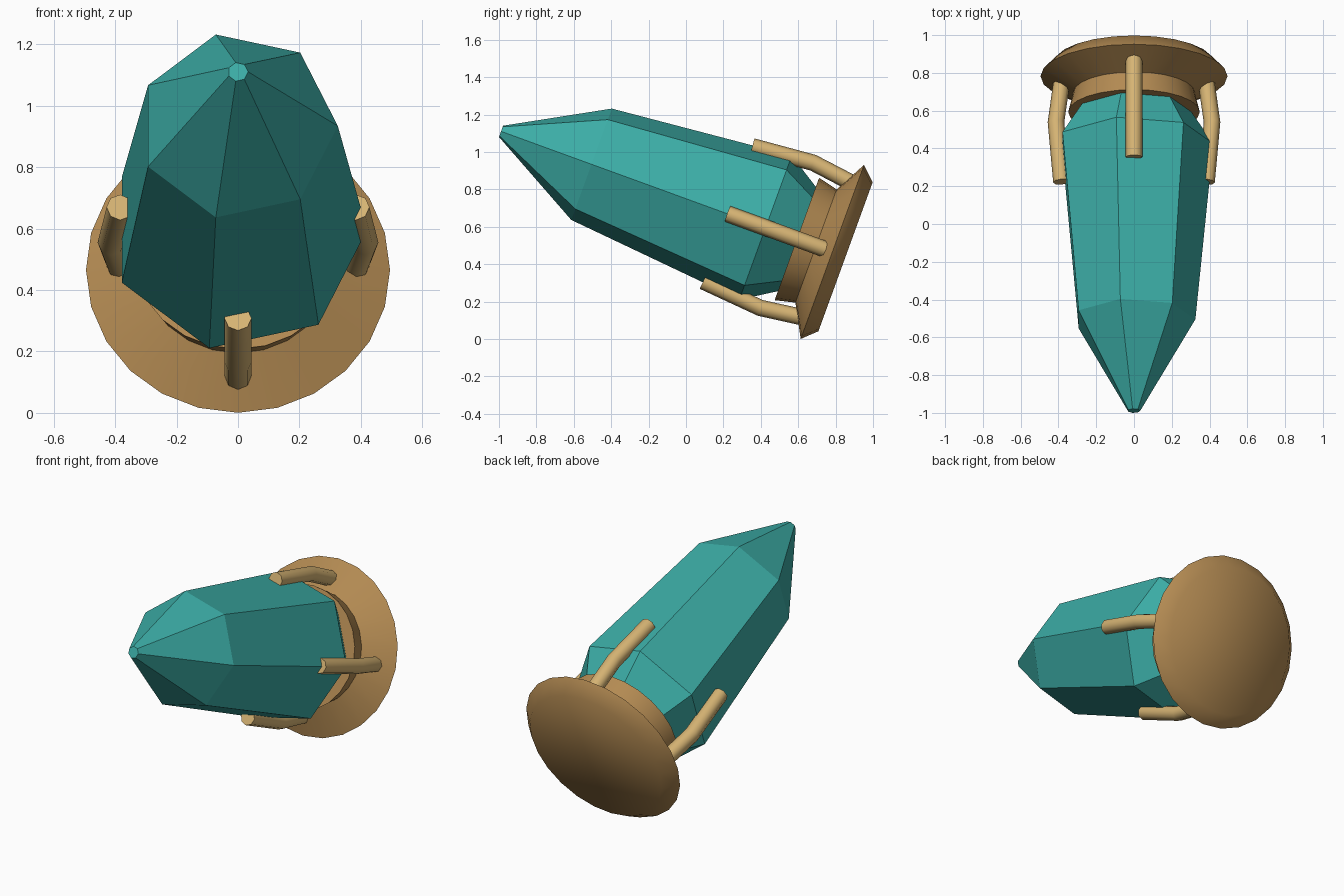
import bpy, bmesh, math
from mathutils import Matrix, Vector

if "Cube" in bpy.data.objects:
    bpy.data.objects.remove(bpy.data.objects["Cube"])

# Everything is built along a local z axis, then tipped forward as one piece
TILT = Matrix.Translation((0, 0.853, 0.44)) @ Matrix.Rotation(math.radians(70), 4, 'X')


def material(name, rgb):
    m = bpy.data.materials.new(name)
    m.diffuse_color = (*rgb, 1)
    m.use_nodes = True
    m.node_tree.nodes["Principled BSDF"].inputs["Base Color"].default_value = m.diffuse_color
    return m


teal = material("teal_crystal", (0.045, 0.42, 0.385))
bronze = material("bronze", (0.45, 0.255, 0.085))
gold = material("pale_gold", (0.68, 0.46, 0.175))


def skin(name, rings, mat, smooth=None):
    """Join successive rings of points into a closed tube with end caps."""
    bm = bmesh.new()
    loops = [[bm.verts.new(p) for p in ring] for ring in rings]
    n = len(loops[0])
    for a, b in zip(loops, loops[1:]):
        for i in range(n):
            j = (i + 1) % n
            bm.faces.new((a[i], a[j], b[j], b[i]))
    bm.faces.new(loops[0][::-1])
    bm.faces.new(loops[-1])
    bmesh.ops.recalc_face_normals(bm, faces=bm.faces)
    bm.transform(TILT)
    me = bpy.data.meshes.new(name)
    bm.to_mesh(me)
    bm.free()
    me.materials.append(mat)
    ob = bpy.data.objects.new(name, me)
    bpy.context.collection.objects.link(ob)
    if smooth:
        bpy.ops.object.select_all(action='DESELECT')
        bpy.context.view_layer.objects.active = ob
        ob.select_set(True)
        bpy.ops.object.shade_smooth_by_angle(angle=math.radians(smooth))
    return ob


def lathe(profile, n):
    """Rings from (radius, height) pairs."""
    return [[(r * math.cos(2 * math.pi * i / n), r * math.sin(2 * math.pi * i / n), h)
             for i in range(n)] for r, h in profile]


# Seven-sided crystal with a bevelled root and a blunt tip
skin("crystal", lathe([(0.30, 0.27), (0.42, 0.455), (0.325, 1.445), (0.033, 1.96)], 7), teal)

# Round base with a flared collar
skin("base", lathe([(0.424, 0), (0.495, 0.075), (0.322, 0.168), (0.348, 0.277)], 24),
     bronze, 50)

# Four bent claws gripping the crystal
path = [(0.378, 0.07), (0.413, 0.335), (0.384, 0.67)]
for k, side in enumerate(("right", "upper", "left", "lower")):
    spin = Matrix.Rotation(k * math.pi / 2, 3, 'Z')
    rings = []
    for i, (r, h) in enumerate(path):
        a, b = path[max(i - 1, 0)], path[min(i + 1, len(path) - 1)]
        along = Vector((b[0] - a[0], 0, b[1] - a[1])).normalized()
        out = Vector((0, 1, 0)).cross(along)
        rings.append([spin @ (Vector((r, 0, h)) + 0.044 * (
            out * math.cos(t * math.pi / 4) + Vector((0, 1, 0)) * math.sin(t * math.pi / 4)))
            for t in range(8)])
    skin(side + "_claw", rings, gold, 50)
